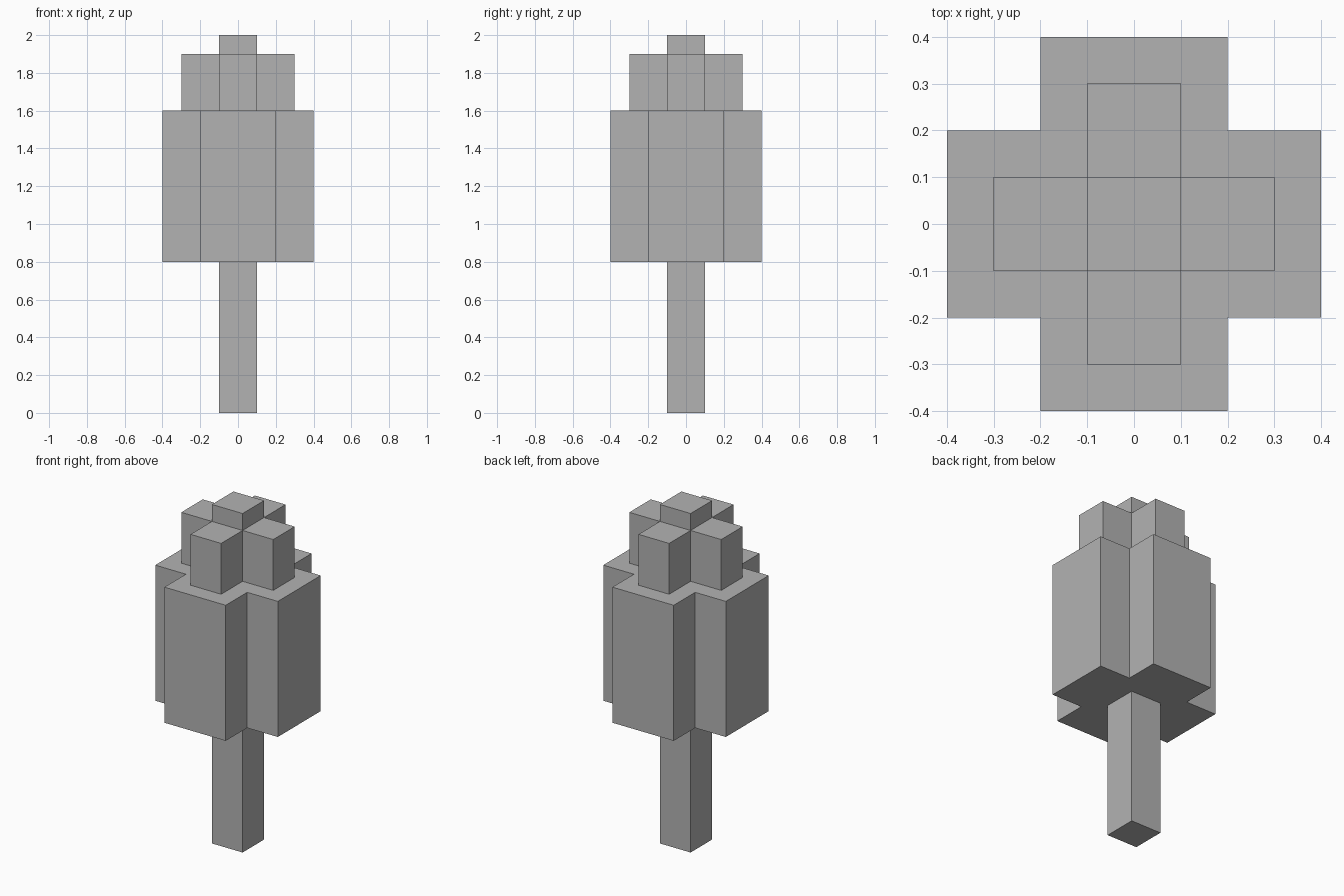
import bpy
import bmesh

cube = bpy.data.objects.get("Cube")
if cube:
    bpy.data.objects.remove(cube, do_unlink=True)

# Single plain grey
grey = bpy.data.materials.new("plain_grey")
grey.use_nodes = True
colour = (0.45, 0.45, 0.45, 1)
grey.diffuse_color = colour
grey.node_tree.nodes["Principled BSDF"].inputs["Base Color"].default_value = colour


def square(half):
    return [(half, -half), (half, half), (-half, half), (-half, -half)]


def cross(reach, half):
    """Plus-shaped outline: one arm turned through four quarter turns."""
    points = []
    x_arm = [(reach, -half), (reach, half), (half, half)]
    for _ in range(4):
        points += x_arm
        x_arm = [(-y, x) for x, y in x_arm]
    return points


def prism(name, outline, bottom, top):
    """Extrude a flat outline straight up between two heights."""
    bm = bmesh.new()
    base = bm.faces.new([bm.verts.new((x, y, bottom)) for x, y in outline])
    result = bmesh.ops.extrude_face_region(bm, geom=[base], use_keep_orig=True)
    raised = [v for v in result["geom"] if isinstance(v, bmesh.types.BMVert)]
    bmesh.ops.translate(bm, verts=raised, vec=(0, 0, top - bottom))
    bmesh.ops.recalc_face_normals(bm, faces=bm.faces)
    mesh = bpy.data.meshes.new(name)
    bm.to_mesh(mesh)
    bm.free()
    mesh.materials.append(grey)
    obj = bpy.data.objects.new(name, mesh)
    bpy.context.collection.objects.link(obj)
    return obj


# Trunk, two tiers of foliage and the tip
prism("trunk", square(0.1), 0, 0.8)
prism("lower_foliage", cross(0.4, 0.2), 0.8, 1.6)
prism("upper_foliage", cross(0.3, 0.1), 1.6, 1.9)
prism("tree_tip", square(0.1), 1.9, 2.0)
